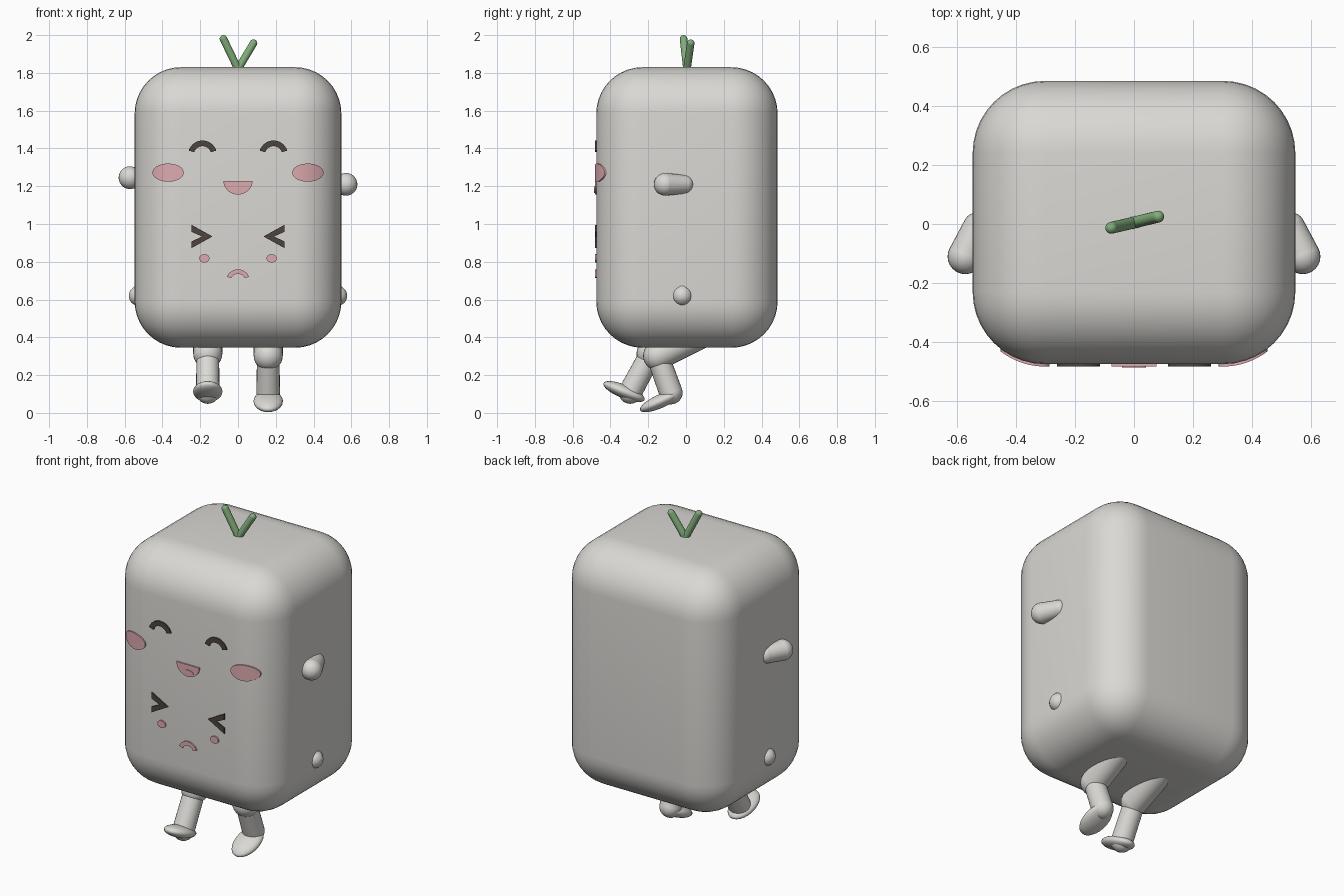
import bpy, bmesh, math
from mathutils import Vector, Matrix

cube = bpy.data.objects.get("Cube")
if cube:
    bpy.data.objects.remove(cube, do_unlink=True)


def material(name, r, g, b):
    m = bpy.data.materials.new(name)
    m.use_nodes = True
    m.diffuse_color = (r, g, b, 1)
    m.node_tree.nodes["Principled BSDF"].inputs["Base Color"].default_value = (r, g, b, 1)
    return m


CREAM = material("warm_white", 0.70, 0.69, 0.66)
PINK = material("blush_pink", 0.72, 0.40, 0.43)
BROWN = material("dark_brown", 0.075, 0.058, 0.048)
GREEN = material("leaf_green", 0.22, 0.42, 0.20)

HALF_X, HALF_Y, MID_Y, ROUND = 0.547, 0.48, 0.005, 0.245


def finish(name, bm, mat, smooth=True):
    mesh = bpy.data.meshes.new(name)
    bmesh.ops.recalc_face_normals(bm, faces=bm.faces[:])
    bm.to_mesh(mesh)
    bm.free()
    mesh.materials.append(mat)
    for p in mesh.polygons:
        p.use_smooth = smooth
    ob = bpy.data.objects.new(name, mesh)
    bpy.context.collection.objects.link(ob)
    return ob


def ball(bm, center, r):
    bmesh.ops.create_uvsphere(bm, u_segments=24, v_segments=14, radius=r,
                              matrix=Matrix.Translation(center))


def limb(name, points, radii, mat=CREAM):
    """Chain of tapered tubes with a ball at every joint."""
    bm = bmesh.new()
    pts = [Vector(p) for p in points]
    for p, r in zip(pts, radii):
        ball(bm, p, r)
    for p, q, r, s in zip(pts, pts[1:], radii, radii[1:]):
        turn = (q - p).to_track_quat('Z', 'Y').to_matrix().to_4x4()
        bmesh.ops.create_cone(bm, segments=24, radius1=r, radius2=s, depth=(q - p).length,
                              matrix=Matrix.Translation((p + q) / 2) @ turn)
    return finish(name, bm, mat)


def front_y(x):
    over = max(0, abs(x) - (HALF_X - ROUND))
    return MID_Y - HALF_Y + ROUND - math.sqrt(ROUND ** 2 - over ** 2)


def plate(name, pairs, mat, lift=0.008):
    """Thin strip between two edge lines, following the rounded front."""
    bm = bmesh.new()
    rows = [[bm.verts.new((x, front_y(x) - lift, z)) for x, z in pair] for pair in pairs]
    for (a, b), (c, d) in zip(rows, rows[1:]):
        bm.faces.new((a, b, d, c))
    bmesh.ops.remove_doubles(bm, verts=bm.verts[:], dist=1e-5)
    back = bmesh.ops.extrude_face_region(bm, geom=bm.faces[:])["geom"]
    bmesh.ops.translate(bm, vec=(0, 0.009, 0),
                        verts=[g for g in back if isinstance(g, bmesh.types.BMVert)])
    return finish(name, bm, mat, smooth=False)


def arc(cx, cz, rx, rz, width, trim=0, n=16):
    out = []
    for i in range(n + 1):
        t = trim + (math.pi - 2 * trim) * i / n
        c, s = math.cos(t), math.sin(t)
        out.append(((cx + rx * c, cz + rz * s), (cx + (rx - width) * c, cz + (rz - width) * s)))
    return out


def oval(cx, cz, rx, up, down, n=20):
    out = []
    for i in range(n + 1):
        t = math.pi * i / n
        x = cx + rx * math.cos(t)
        out.append(((x, cz + up * math.sin(t)), (x, cz - down * math.sin(t))))
    return out


# Rounded block body
bm = bmesh.new()
bmesh.ops.create_cube(bm, size=1)
bmesh.ops.scale(bm, vec=(2 * HALF_X, 2 * HALF_Y, 1.485), verts=bm.verts[:])
bmesh.ops.translate(bm, vec=(0, MID_Y, 1.0875), verts=bm.verts[:])
bmesh.ops.bevel(bm, geom=bm.edges[:], offset=ROUND, segments=10, profile=0.5, affect='EDGES')
finish("body", bm, CREAM)

# Sprout on top
limb("sprout_right", [(0, 0.005, 1.82), (-0.077, -0.013, 1.98)], [0.02, 0.02], GREEN)
limb("sprout_left", [(0, 0.005, 1.82), (0.082, 0.025, 1.957)], [0.02, 0.02], GREEN)

# Paired parts
for side, s in (("right", -1), ("left", 1)):
    hand_z = 1.21 if s > 0 else 1.245
    limb(f"arm_{side}", [(s * 0.53, -0.01, hand_z), (s * 0.572, -0.11, hand_z)], [0.05, 0.06])
    limb(f"side_bump_{side}", [(s * 0.525, -0.02, 0.62), (s * 0.505, -0.02, 0.68)],
         [0.053, 0.03])
    # Cheeks and eyes
    plate(f"large_cheek_{side}", oval(s * 0.37, 1.272, 0.083, 0.048, 0.048), PINK)
    plate(f"small_cheek_{side}", oval(s * 0.178, 0.818, 0.027, 0.022, 0.022), PINK)
    plate(f"happy_eye_{side}", arc(s * 0.188, 1.368, 0.076, 0.074, 0.03, 0.28), BROWN)
    chevron = [((0.245, 0.995), (0.245, 0.958)), ((0.135, 0.934), (0.19, 0.934)),
               ((0.245, 0.873), (0.245, 0.908))]
    plate(f"squeezed_eye_{side}", [[(s * x, z) for x, z in p] for p in chevron], BROWN)

# Mouths
plate("open_mouth", oval(0, 1.228, 0.077, 0, 0.072), PINK)
plate("tongue", oval(0, 1.182, 0.04, 0.016, 0.018), PINK, 0.012)
plate("sad_mouth", arc(0, 0.705, 0.06, 0.055, 0.024, 0.28), PINK)

# Legs: side, hip, knee, ankle, foot centre, foot tilt in degrees
legs = [("left", 0.16, (0.1, 0.43), (-0.15, 0.302), (-0.08, 0.107), (-0.135, 0.062), 24),
        ("right", -0.16, (0.08, 0.43), (-0.185, 0.313), (-0.295, 0.11), (-0.328, 0.113), -22)]
for side, x, hip, knee, ankle, foot, tilt in legs:
    limb(f"thigh_{side}", [(x, *hip), (x, *knee)], [0.078, 0.077])
    limb(f"shin_{side}", [(x, *knee), (x, *ankle)], [0.06, 0.062])
    bm = bmesh.new()
    ball(bm, (0, 0, 0), 1)
    bmesh.ops.scale(bm, vec=(0.078, 0.118, 0.036), verts=bm.verts[:])
    bmesh.ops.transform(bm, verts=bm.verts[:], matrix=Matrix.Translation((x, *foot))
                        @ Matrix.Rotation(math.radians(tilt), 4, 'X'))
    finish(f"foot_{side}", bm, CREAM)

# Keep crisp edges on the tube ends and plates
bpy.ops.object.select_all(action='DESELECT')
for ob in bpy.context.collection.objects:
    if ob.type == 'MESH':
        ob.select_set(True)
        bpy.context.view_layer.objects.active = ob
bpy.ops.object.shade_smooth_by_angle(angle=math.radians(40))
